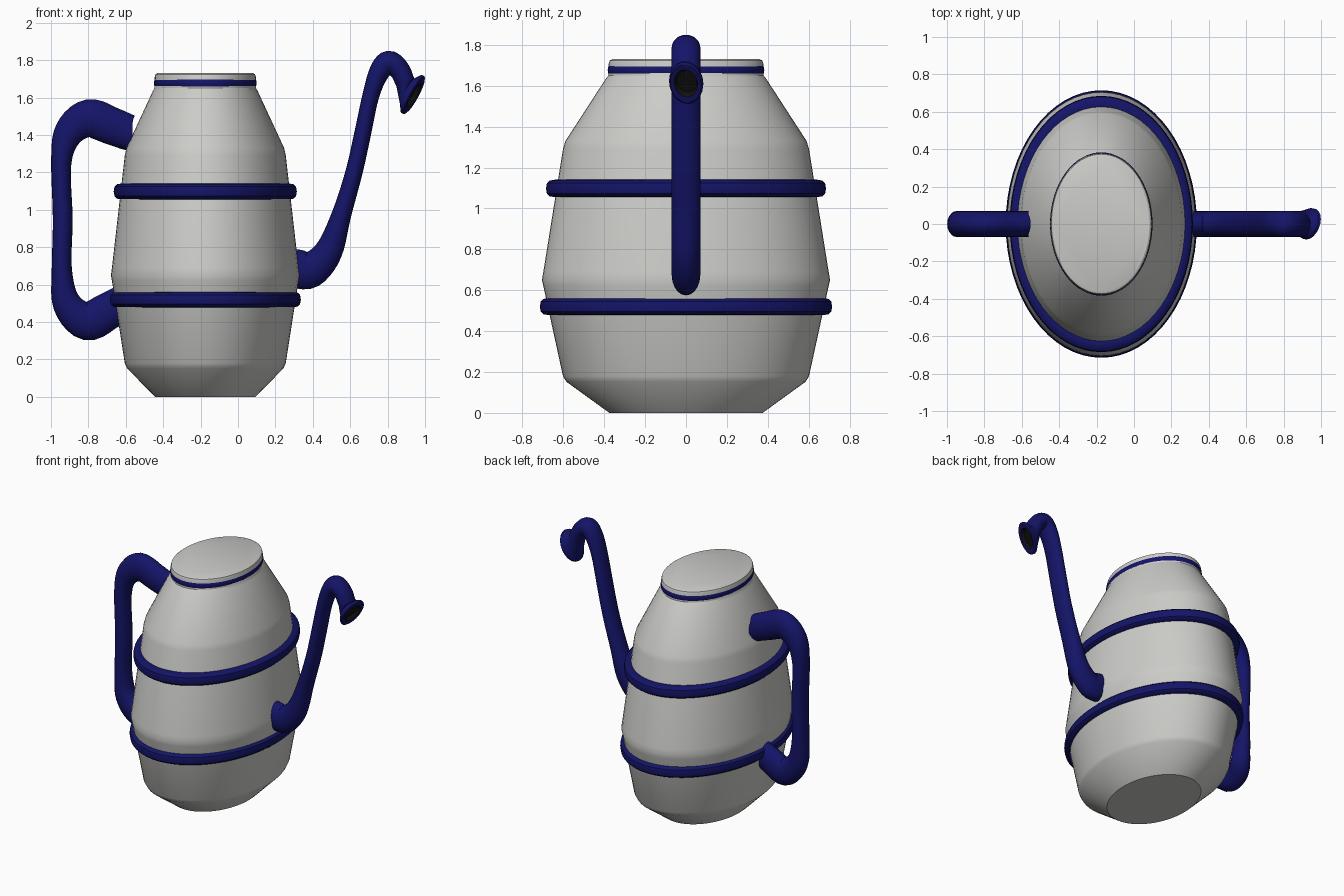
import bpy, bmesh, math
from mathutils import Vector

cube = bpy.data.objects.get("Cube")
if cube:
    bpy.data.objects.remove(cube, do_unlink=True)

CX = -0.175      # centre of the oval body
RATIO = 0.715    # oval width over depth


def material(name, color):
    m = bpy.data.materials.new(name)
    m.use_nodes = True
    m.diffuse_color = (*color, 1)
    m.node_tree.nodes["Principled BSDF"].inputs["Base Color"].default_value = (*color, 1)
    return m


GREY = material("pale_grey", (0.6, 0.6, 0.58))
BLUE = material("navy_blue", (0.007, 0.007, 0.14))
BLACK = material("dark_opening", (0.005, 0.005, 0.005))


def loft(name, rings, mats, closed=False, dark_from=None, angle=35):
    """Skin a list of point rings; rings from dark_from on use the second material."""
    bm = bmesh.new()
    rows = [[bm.verts.new(p) for p in r] for r in rings]
    n = len(rows[0])
    pairs = list(zip(rows, rows[1:]))
    if closed:
        pairs.append((rows[-1], rows[0]))
    for k, (a, b) in enumerate(pairs):
        for i in range(n):
            j = (i + 1) % n
            f = bm.faces.new((a[i], a[j], b[j], b[i]))
            f.material_index = int(dark_from is not None and k >= dark_from)
    if not closed:
        bm.faces.new(rows[0][::-1])
        cap = bm.faces.new(rows[-1])
        cap.material_index = int(dark_from is not None)
    bmesh.ops.recalc_face_normals(bm, faces=bm.faces)
    me = bpy.data.meshes.new(name)
    bm.to_mesh(me)
    bm.free()
    for m in mats:
        me.materials.append(m)
    ob = bpy.data.objects.new(name, me)
    bpy.context.collection.objects.link(ob)
    bpy.ops.object.select_all(action="DESELECT")
    ob.select_set(True)
    bpy.context.view_layer.objects.active = ob
    bpy.ops.object.shade_smooth_by_angle(angle=math.radians(angle))
    return ob


def oval(rx, ry, z, n=64):
    return [(CX + rx * math.cos(t), ry * math.sin(t), z)
            for t in (2 * math.pi * i / n for i in range(n))]


def band(name, z, ry, thick, height):
    """Rounded hoop around the body."""
    section = [2 * math.pi * k / 12 for k in range(12)]
    rings = []
    for t in section:
        c, s = (math.copysign(abs(v) ** 0.75, v) for v in (math.cos(t), math.sin(t)))
        d = thick * (c - 1)
        rings.append(oval(ry * RATIO + d, ry + d, z + height * s))
    loft(name, rings, [BLUE], closed=True)


def smooth_path(pts, steps=5):
    """Catmull-Rom through (x, z, radius) points."""
    p = [Vector(q) for q in pts]
    p = [2 * p[0] - p[1]] + p + [2 * p[-1] - p[-2]]
    out = []
    for a, b, c, d in zip(p, p[1:], p[2:], p[3:]):
        for k in range(steps):
            t = k / steps
            out.append(0.5 * (2 * b + (c - a) * t + (2 * a - 5 * b + 4 * c - d) * t * t
                              + (3 * b - a - 3 * c + d) * t ** 3))
    return out + [p[-2]]


def tube_ring(center, tangent, r_plane, r_side, n=20):
    t = tangent.normalized()
    side = (Vector((0, 1, 0)) - t * t.y).normalized()
    up = t.cross(side)
    return [center + up * r_plane * math.cos(a) + side * r_side * math.sin(a)
            for a in (2 * math.pi * i / n for i in range(n))]


def tube_rings(pts, side, start=None):
    path = smooth_path(pts)
    rings = []
    for i, q in enumerate(path):
        d = path[min(i + 1, len(path) - 1)] - path[max(i - 1, 0)]
        if i == 0 and start:
            d = Vector(start)
        rings.append(tube_ring(Vector((q.x, 0, q.y)), Vector((d.x, 0, d.y)), q.z, side))
    return rings


# Oval body with softened edges and flat lid
profile = [(0.375, 0), (0.585, 0.152), (0.602, 0.18), (0.698, 0.62), (0.705, 0.65),
           (0.698, 0.69), (0.602, 1.29), (0.59, 1.33), (0.392, 1.635), (0.38, 1.65),
           (0.378, 1.71), (0.373, 1.724), (0.36, 1.73)]
loft("body", [oval(r * RATIO, r, z) for r, z in profile], [GREY], angle=30)

# Hoops
band("lower_band", 0.52, 0.715, 0.045, 0.042)
band("upper_band", 1.098, 0.685, 0.045, 0.043)
band("lid_band", 1.677, 0.383, 0.012, 0.022)

# Side handle
handle = [(-0.565, 1.405, 0.095), (-0.68, 1.45, 0.1), (-0.80, 1.488, 0.102),
          (-0.905, 1.41, 0.08), (-0.945, 1.25, 0.054), (-0.937, 0.95, 0.053),
          (-0.942, 0.68, 0.054), (-0.915, 0.50, 0.077), (-0.81, 0.405, 0.102),
          (-0.70, 0.455, 0.1), (-0.62, 0.50, 0.095)]
loft("handle", tube_rings(handle, 0.07, start=(-1, 0, 0)), [BLUE])

# Curved spout with flared, slightly turned, dark mouth
spout = [(0.31, 0.685, 0.105), (0.39, 0.68, 0.096), (0.485, 0.78, 0.075),
         (0.555, 0.98, 0.052), (0.62, 1.2, 0.046), (0.665, 1.4, 0.045),
         (0.71, 1.61, 0.045), (0.755, 1.735, 0.055), (0.805, 1.787, 0.063),
         (0.862, 1.75, 0.056), (0.895, 1.68, 0.052)]
rings = tube_rings(spout, 0.07, start=(1, 0, 0))
mouth = Vector((0.94, 0, 1.613))
aim = Vector((0.84, -0.25, -0.46)).normalized()
for depth, wide, side in ((-0.035, 0.085, 0.072), (-0.015, 0.115, 0.084), (0, 0.116, 0.086),
                          (0.006, 0.105, 0.078), (0.003, 0.075, 0.06), (-0.02, 0.06, 0.05)):
    rings.append(tube_ring(mouth + aim * depth, aim, wide, side))
loft("spout", rings, [BLUE, BLACK], dark_from=len(rings) - 2)
